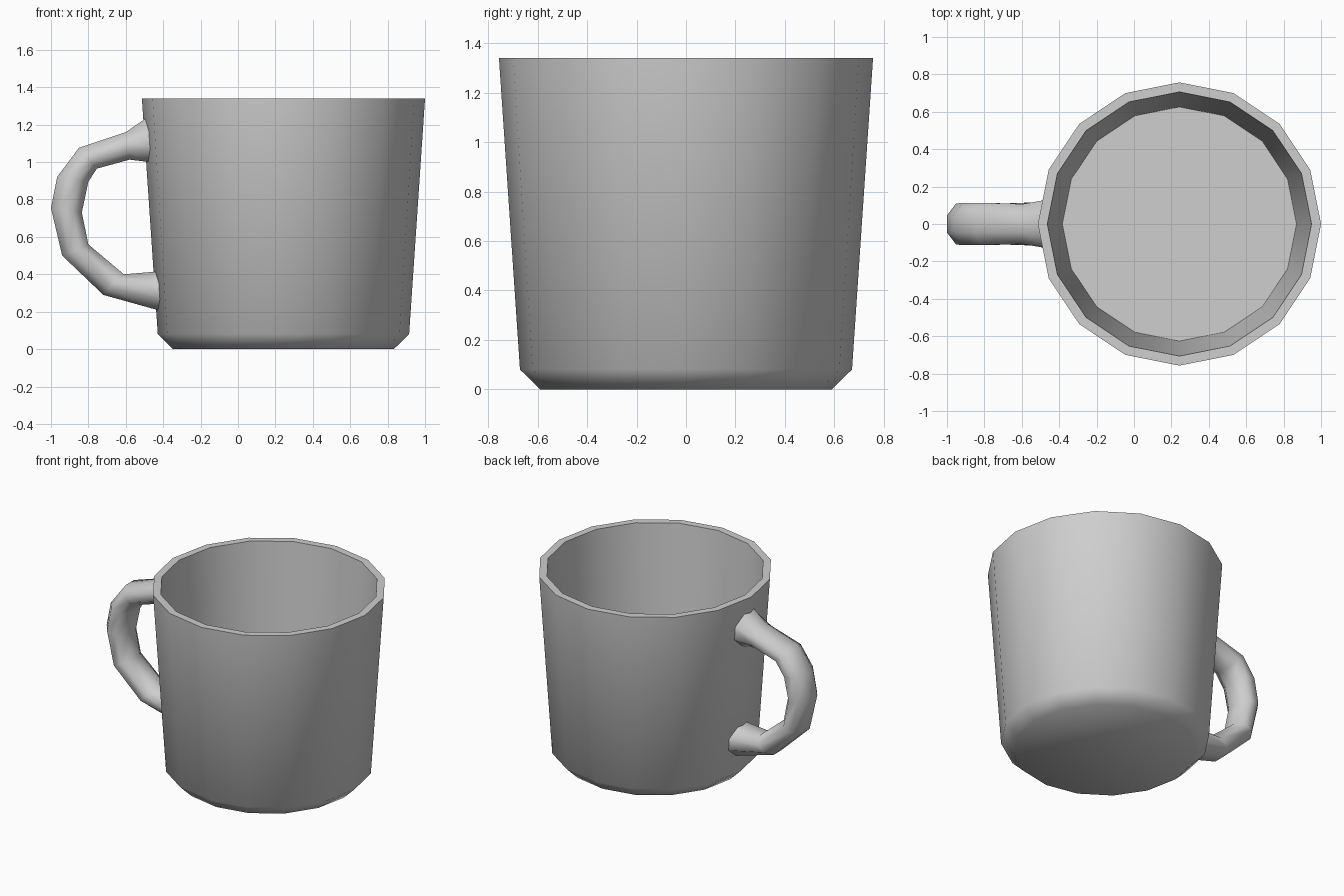
import bpy, bmesh, math
from mathutils import Vector

if "Cube" in bpy.data.objects:
    bpy.data.objects.remove(bpy.data.objects["Cube"], do_unlink=True)

CENTRE_X = 0.243
SIDES = 16
HANDLE_SIDES = 8

grey = bpy.data.materials.new("light_grey_ceramic")
colour = (0.62, 0.62, 0.62, 1.0)
grey.use_nodes = True
grey.diffuse_color = colour
grey.node_tree.nodes["Principled BSDF"].inputs["Base Color"].default_value = colour


def loft(name, rings, angle):
    """Skin a list of equal-length point rings into a closed, smooth-shaded object."""
    bm = bmesh.new()
    loops = [[bm.verts.new(p) for p in ring] for ring in rings]
    for a, b in zip(loops, loops[1:]):
        n = len(a)
        for i in range(n):
            j = (i + 1) % n
            bm.faces.new((a[i], a[j], b[j], b[i]))
    bm.faces.new(loops[0])
    bm.faces.new(loops[-1])
    bmesh.ops.recalc_face_normals(bm, faces=bm.faces)
    mesh = bpy.data.meshes.new(name)
    bm.to_mesh(mesh)
    bm.free()
    mesh.materials.append(grey)
    obj = bpy.data.objects.new(name, mesh)
    bpy.context.collection.objects.link(obj)
    bpy.ops.object.select_all(action="DESELECT")
    obj.select_set(True)
    bpy.context.view_layer.objects.active = obj
    bpy.ops.object.shade_smooth_by_angle(angle=math.radians(angle))
    return obj


# Cup: underside, chamfer, tapered wall, flat rim, inner wall, floor
profile = [(0.59, 0), (0.672, 0.08), (0.757, 1.34), (0.706, 1.34), (0.626, 0.08)]


def circle(radius, z):
    steps = [math.tau * i / SIDES for i in range(SIDES)]
    return [(CENTRE_X + radius * math.cos(t), radius * math.sin(t), z) for t in steps]


loft("cup", [circle(r, z) for r, z in profile], 50)

# Handle: outer and inner edge of each section, with its half width
sections = [
    ((-0.51, 1.24), (-0.48, 1.00), 0.13),
    ((-0.60, 1.16), (-0.58, 1.013), 0.107),
    ((-0.85, 1.077), (-0.755, 0.965), 0.113),
    ((-0.967, 0.92), (-0.80, 0.895), 0.112),
    ((-1.00, 0.755), (-0.835, 0.73), 0.11),
    ((-0.94, 0.50), (-0.80, 0.56), 0.11),
    ((-0.72, 0.29), (-0.61, 0.40), 0.11),
    ((-0.43, 0.205), (-0.44, 0.415), 0.12),
]


def wall_x(y, z):
    """Position just inside the cup's faceted outer wall."""
    radius = 0.672 + (0.757 - 0.672) * (z - 0.08) / 1.26
    return CENTRE_X - radius + abs(y) * math.tan(math.pi / SIDES) + 0.012


def handle_ring(outer, inner, half_width, on_wall):
    outer, inner = Vector(outer), Vector(inner)
    middle, reach = (outer + inner) / 2, (outer - inner) / 2
    grow = 1 / math.cos(math.pi / HANDLE_SIDES)
    ring = []
    for i in range(HANDLE_SIDES):
        t = math.tau * (i + 0.5) / HANDLE_SIDES
        p = middle + reach * math.cos(t) * grow
        y = half_width * math.sin(t) * grow
        ring.append((wall_x(y, p.y) if on_wall else p.x, y, p.y))
    return ring


last = len(sections) - 1
loft("handle", [handle_ring(*s, i in (0, last)) for i, s in enumerate(sections)], 60)
